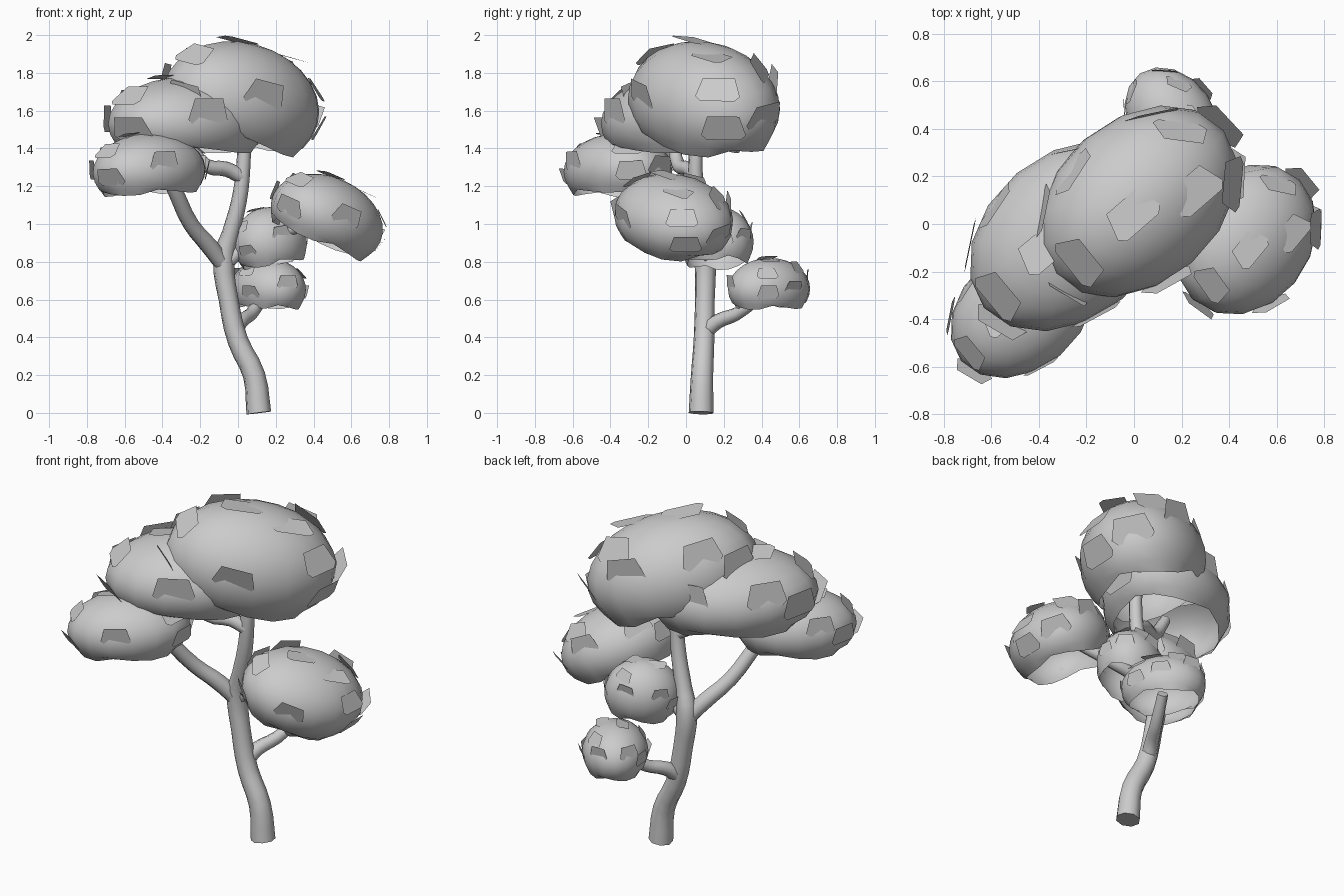
import bpy, bmesh
from math import radians
from mathutils import Vector, Matrix

if "Cube" in bpy.data.objects:
    bpy.data.objects.remove(bpy.data.objects["Cube"])


def limb(name, pts):
    """Tapered round limb through (x, y, z, radius) points."""
    cu = bpy.data.curves.new(name, 'CURVE')
    cu.dimensions = '3D'
    cu.bevel_depth = 1.0
    cu.bevel_resolution = 2
    cu.resolution_u = 3
    cu.use_fill_caps = True
    sp = cu.splines.new('BEZIER')
    sp.bezier_points.add(len(pts) - 1)
    for bp, (x, y, z, r) in zip(sp.bezier_points, pts):
        bp.co = (x, y, z)
        bp.radius = r
        bp.handle_left_type = bp.handle_right_type = 'AUTO'
    ob = bpy.data.objects.new(name, cu)
    bpy.context.collection.objects.link(ob)
    bpy.ops.object.select_all(action='DESELECT')
    ob.select_set(True)
    bpy.context.view_layer.objects.active = ob
    bpy.ops.object.convert(target='MESH')
    bpy.ops.object.shade_smooth_by_angle(angle=radians(50))


# Leaf plates, the same on every foliage clump: direction, then how far the
# lower edge (positive) or upper edge (negative) flares away from the shell
LEAVES = [(-.25, -.1, 1, .1), (.38, .05, .9, .2), (.8, .05, .5, .15),
          (.4, -.9, .25, -.5), (-.6, -.5, .55, -.1), (-.75, .4, .4, -.4),
          (-.05, .9, .4, -.7), (.75, .7, .1, -.6), (1, .1, -.05, -.2),
          (-.6, -.85, -.1, -.4), (.2, .7, .7, -.3), (-.95, .05, .1, -.2)]
# Clipped-corner leaf outline (along, across)
OUTLINE = [(-.5, -.3), (-.38, -.5), (.38, -.5), (.5, -.3), (.36, .5), (-.36, .5)]


def clump(name, centre, radii, tilt, turn=40):
    """Open-bottomed ellipsoid shell with leaf plates around it."""
    rz = Matrix.Rotation(radians(turn), 4, 'Z')
    R = Vector(radii)
    bm = bmesh.new()
    bmesh.ops.create_uvsphere(bm, u_segments=16, v_segments=14, radius=1)
    bmesh.ops.bisect_plane(bm, geom=bm.verts[:] + bm.edges[:] + bm.faces[:],
                           plane_co=(0, 0, -.56), plane_no=(0, 0, -1),
                           clear_outer=True)
    # Ragged rim: every other pair of rim points hangs lower
    rim = sorted((v for v in bm.verts if v.is_boundary),
                 key=lambda v: Vector((v.co.x, v.co.y)).angle_signed(Vector((1, 0))))
    for i, v in enumerate(rim):
        v.co.z += (-.06, -.06, .06, 0)[i % 4]
    for v in bm.verts:
        v.co *= R
    long, wide = R.x * .5, R.x * .3
    for x, y, z, flare in LEAVES:
        d = (rz.inverted() @ Vector((x, y, z))).normalized()
        n = Vector((d.x / R.x, d.y / R.y, d.z / R.z)).normalized()
        p = d * R + n * R.x * .015
        side = Vector((0, 0, 1)).cross(n)
        side = side.normalized() if abs(n.z) < .93 else Vector((1, 0, 0))
        up = n.cross(side).normalized()
        up = (up - n * flare).normalized()
        vs = [bm.verts.new(p + side * u * long + up * w * wide) for u, w in OUTLINE]
        bm.faces.new(vs)
    for f in bm.faces:
        f.smooth = True
    me = bpy.data.meshes.new(name)
    bm.to_mesh(me)
    bm.free()
    ob = bpy.data.objects.new(name, me)
    bpy.context.collection.objects.link(ob)
    ob.matrix_world = (Matrix.Translation(centre)
                       @ Matrix.Rotation(radians(tilt), 4, 'Y') @ rz)


# Trunk and branches
limb("trunk", [(.11, .08, 0, .067), (.085, .085, .2, .06), (0, .095, .38, .056),
               (-.05, .1, .6, .053), (-.075, .1, .82, .058), (-.04, .08, .95, .046),
               (.005, .06, 1.12, .042), (.028, .05, 1.3, .038), (.035, .06, 1.55, .036)])
limb("left_branch", [(-.075, .1, .78, .045), (-.15, .04, .88, .048), (-.25, -.06, 1.0, .043),
                     (-.33, -.18, 1.17, .041), (-.4, -.27, 1.32, .036)])
limb("upper_branch", [(.02, .05, 1.25, .04), (-.06, .02, 1.29, .04),
                      (-.17, -.04, 1.31, .038), (-.27, -.06, 1.45, .03)])
limb("right_branch", [(-.07, .1, .78, .036), (.05, .1, .89, .036),
                      (.2, .08, .94, .034), (.42, 0, 1.03, .03)])
limb("low_branch", [(-.02, .1, .43, .045), (.015, .17, .485, .04),
                    (.07, .27, .525, .035), (.14, .41, .63, .03)])

# Foliage
clump("top_foliage", (.015, .095, 1.635), (.475, .345, .325), 15)
clump("middle_foliage", (-.27, -.05, 1.53), (.47, .345, .25), 0)
clump("left_foliage", (-.47, -.36, 1.28), (.335, .25, .2), -3)
clump("right_foliage", (.47, -.065, 1.03), (.345, .28, .22), 24, 48)
clump("back_foliage", (.17, .165, .9), (.21, .18, .19), -10)
clump("low_foliage", (.16, .44, .655), (.235, .18, .165), 2, 125)
